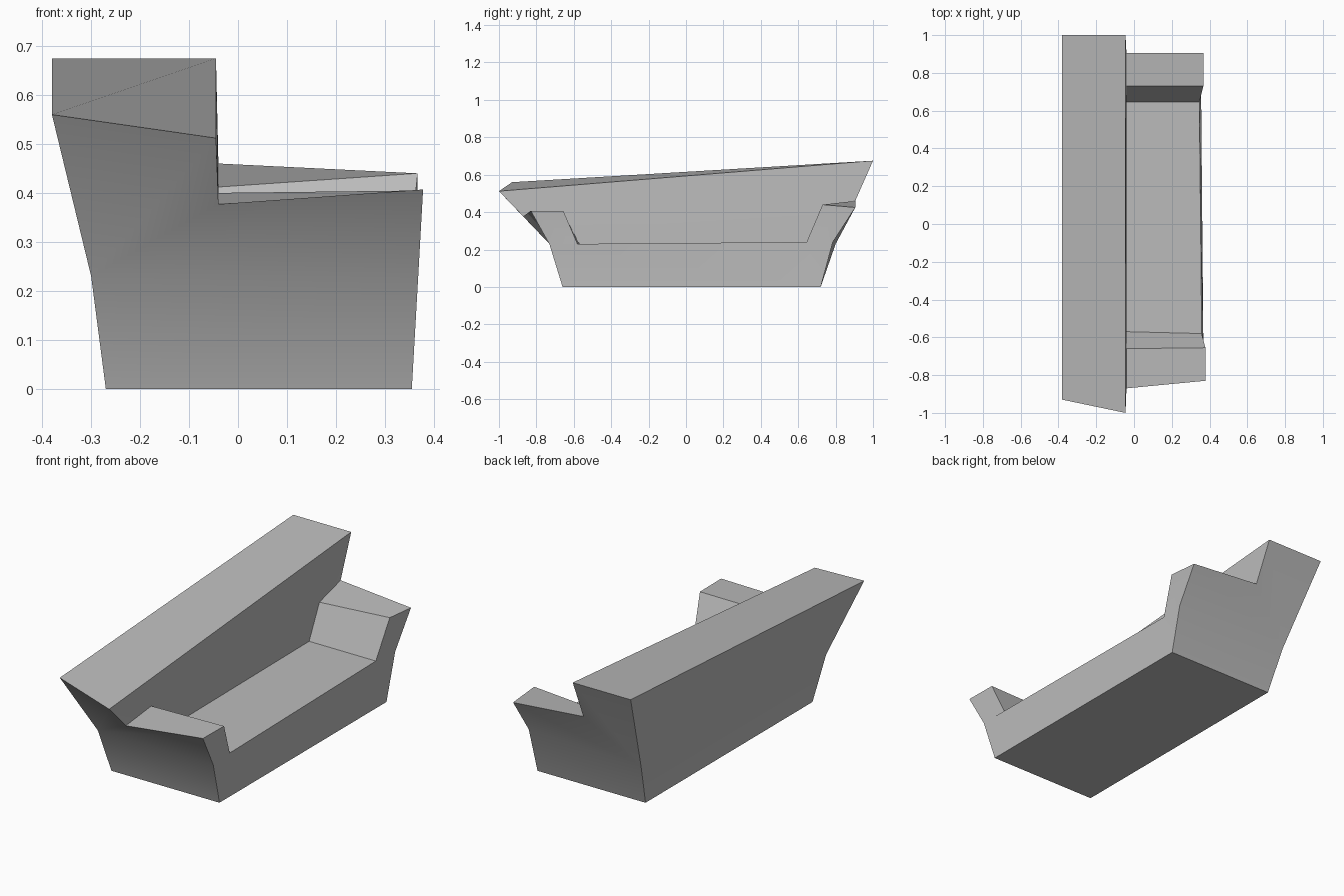
import bpy
import bmesh
import math

default_cube = bpy.data.objects.get("Cube")
if default_cube:
    bpy.data.objects.remove(default_cube, do_unlink=True)

# Single upholstery colour
fabric = bpy.data.materials.new("grey_fabric")
fabric.use_nodes = True
grey = (0.5, 0.5, 0.5, 1.0)
fabric.diffuse_color = grey
fabric.node_tree.nodes["Principled BSDF"].inputs["Base Color"].default_value = grey

bm = bmesh.new()


def make_end(**corners):
    """Add the named corner points of one end of the sofa."""
    return {name: bm.verts.new(point) for name, point in corners.items()}


# Near end: low backrest corner and flat arm
near = make_end(
    foot_back=(-.27, -.66, 0), foot_front=(.355, -.66, 0),
    waist_back=(-.3, -.73, .23), waist_front=(.368, -.73, .228),
    crest_back=(-.38, -.93, .56), crest_front=(-.045, -1, .512),
    arm_root=(-.04, -.87, .377), arm_tip=(.378, -.83, .407),
    arm_inner_root=(-.04, -.66, .4), arm_inner_tip=(.378, -.655, .405),
    seat_back=(-.04, -.57, .23), seat_front=(.358, -.58, .23))

# Far end: raised backrest corner and twisted arm
far = make_end(
    foot_back=(-.27, .72, 0), foot_front=(.355, .72, 0),
    waist_back=(-.3, .8, .23), waist_front=(.36, .785, .24),
    crest_back=(-.38, 1, .675), crest_front=(-.045, 1, .675),
    arm_root=(-.04, .905, .46), arm_tip=(.367, .905, .425),
    arm_inner_root=(-.04, .73, .412), arm_inner_tip=(.367, .73, .44),
    seat_back=(-.04, .645, .24), seat_front=(.346, .645, .24))

# End panels and arms, the same layout at both ends
END_FACES = (
    "foot_back foot_front waist_front waist_back",
    "waist_back waist_front arm_tip arm_root",
    "waist_back arm_root crest_front crest_back",
    "arm_root arm_tip arm_inner_tip arm_inner_root",
    "arm_inner_root arm_inner_tip seat_front seat_back",
    "arm_tip waist_front seat_front arm_inner_tip",
    "arm_root arm_inner_root crest_front",
)
for end in (near, far):
    for names in END_FACES:
        bm.faces.new([end[name] for name in names.split()])

# Long panels that join the two ends: underside, back, crest and seat
for a, b in (("foot_front", "foot_back"), ("foot_back", "waist_back"),
             ("waist_back", "crest_back"), ("crest_back", "crest_front"),
             ("seat_back", "seat_front")):
    bm.faces.new((near[a], near[b], far[b], far[a]))

# Backrest front, running behind both arms
bm.faces.new([near[n] for n in ("crest_front", "arm_inner_root", "seat_back")]
             + [far[n] for n in ("seat_back", "arm_inner_root", "crest_front")])

# Seat front, running under both arms
bm.faces.new([near[n] for n in ("foot_front", "waist_front", "seat_front")]
             + [far[n] for n in ("seat_front", "waist_front", "foot_front")])

bmesh.ops.recalc_face_normals(bm, faces=bm.faces[:])
mesh = bpy.data.meshes.new("sofa_body")
bm.to_mesh(mesh)
bm.free()
mesh.materials.append(fabric)
sofa = bpy.data.objects.new("sofa_body", mesh)
bpy.context.collection.objects.link(sofa)

# Soften the end panels but keep the hard edges
bpy.ops.object.select_all(action="DESELECT")
sofa.select_set(True)
bpy.context.view_layer.objects.active = sofa
bpy.ops.object.shade_smooth_by_angle(angle=math.radians(30))
